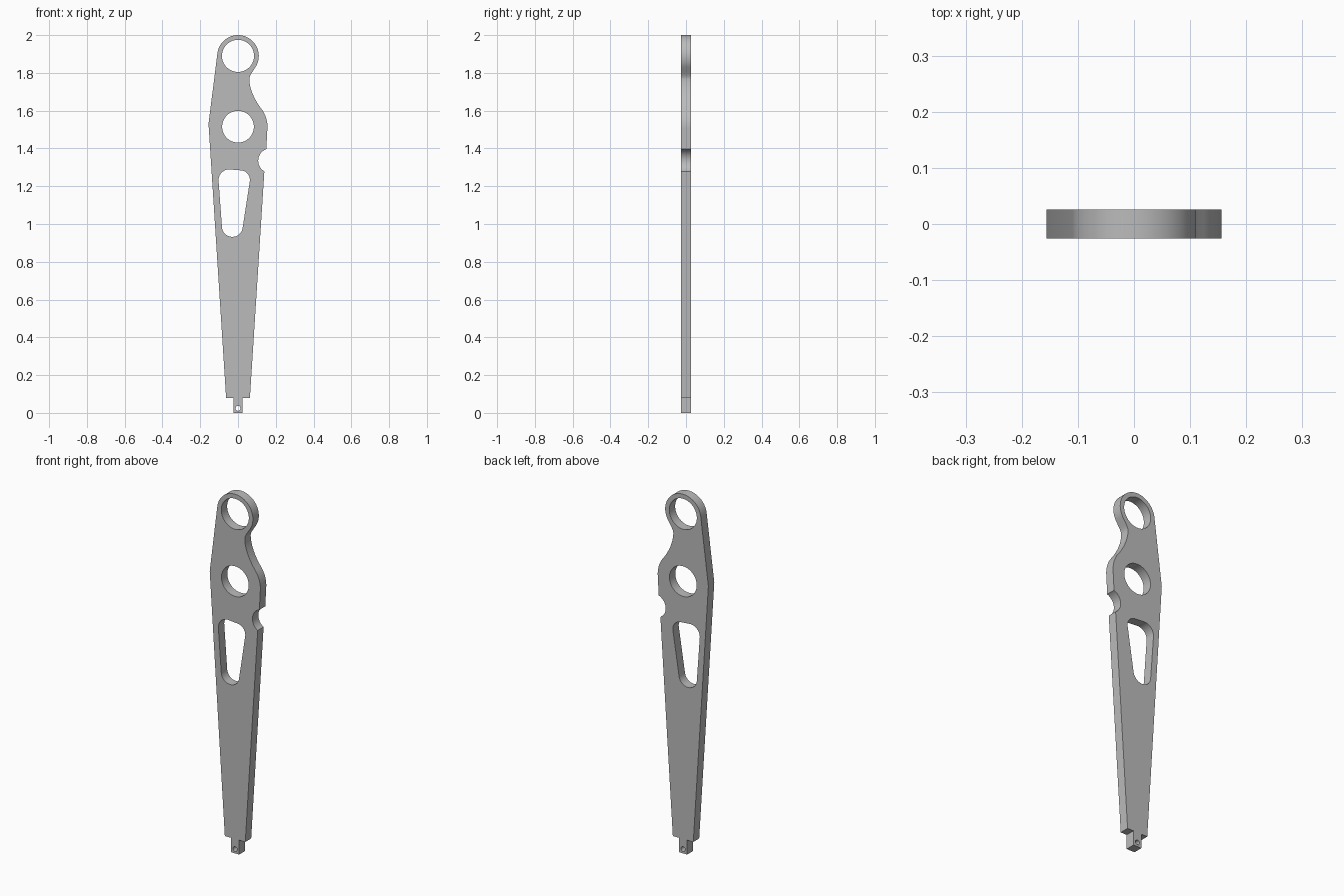
import bpy, bmesh
from math import cos, sin, radians, pi
from mathutils import Vector, Matrix
from mathutils.geometry import interpolate_bezier

cube = bpy.data.objects.get("Cube")
if cube:
    bpy.data.objects.remove(cube, do_unlink=True)

HALF_THICKNESS = 0.026


def arc(cx, cz, r, start, end, steps=24):
    """Points on an arc, angles in degrees."""
    angles = [radians(start + (end - start) * i / steps) for i in range(steps + 1)]
    return [(cx + r * cos(a), cz + r * sin(a)) for a in angles]


def circle(cx, cz, r, steps=64):
    return arc(cx, cz, r, 0, 360, steps)[:-1]


def bezier(*controls):
    return [p[:2] for p in interpolate_bezier(*[Vector(c) for c in controls], 14)]


# Outer outline, counter-clockwise from the narrow tab
outline = [(-0.025, 0), (0.025, 0), (0.025, 0.08), (0.063, 0.08)]
outline += arc(0.172, 1.335, 0.065, 240, 110)             # side notch
outline += arc(0, 1.515, 0.156, -5, 38)                   # bulge beside middle hole
outline += bezier((0.123, 1.611), (0.096, 1.645),
                  (0.060, 1.71), (0.060, 1.767))[1:]      # concave waist
outline += bezier((0.060, 1.767), (0.060, 1.787),
                  (0.080, 1.809), (0.095, 1.835))[1:-1]
outline += arc(0, 1.89, 0.11, -30, 173, 48)               # top ring
outline += [(-0.156, 1.53), (-0.063, 0.08), (-0.025, 0.08)]

# Tapered slot with three rounded corners
slot = arc(0.012, 1.233, 0.051, -9, 88)
slot += arc(-0.046, 1.232, 0.057, 88, 184)
slot += arc(-0.030, 0.987, 0.055, 184, 351)

holes = [circle(0, 1.89, 0.085), circle(0, 1.515, 0.084),
         circle(0, 0.024, 0.013, 24), slot]

# Filled profile extruded to a flat plate
curve = bpy.data.curves.new("plate_profile", "CURVE")
curve.dimensions = "2D"
curve.fill_mode = "BOTH"
curve.extrude = HALF_THICKNESS
for loop in [outline] + holes:
    spline = curve.splines.new("POLY")
    spline.points.add(len(loop) - 1)
    for point, (x, z) in zip(spline.points, loop):
        point.co = (x, z, 0, 1)
    spline.use_cyclic_u = True
profile = bpy.data.objects.new("plate_profile", curve)
bpy.context.collection.objects.link(profile)
bpy.context.view_layer.update()
graph = bpy.context.evaluated_depsgraph_get()
mesh = bpy.data.meshes.new_from_object(profile.evaluated_get(graph))
bpy.data.objects.remove(profile, do_unlink=True)

# Stand the plate upright and weld caps to sides
bm = bmesh.new()
bm.from_mesh(mesh)
bmesh.ops.transform(bm, matrix=Matrix.Rotation(pi / 2, 4, "X"), verts=bm.verts)
bmesh.ops.remove_doubles(bm, verts=bm.verts, dist=0.0001)
bmesh.ops.recalc_face_normals(bm, faces=bm.faces)
bm.to_mesh(mesh)
bm.free()
arm = bpy.data.objects.new("arm_plate", mesh)
bpy.context.collection.objects.link(arm)

# Plain grey metal
grey = bpy.data.materials.new("grey_metal")
grey.use_nodes = True
colour = (0.5, 0.5, 0.5, 1)
grey.diffuse_color = colour
grey.node_tree.nodes["Principled BSDF"].inputs["Base Color"].default_value = colour
mesh.materials.clear()
mesh.materials.append(grey)

bpy.ops.object.select_all(action="DESELECT")
arm.select_set(True)
bpy.context.view_layer.objects.active = arm
bpy.ops.object.shade_smooth_by_angle(angle=radians(30))
